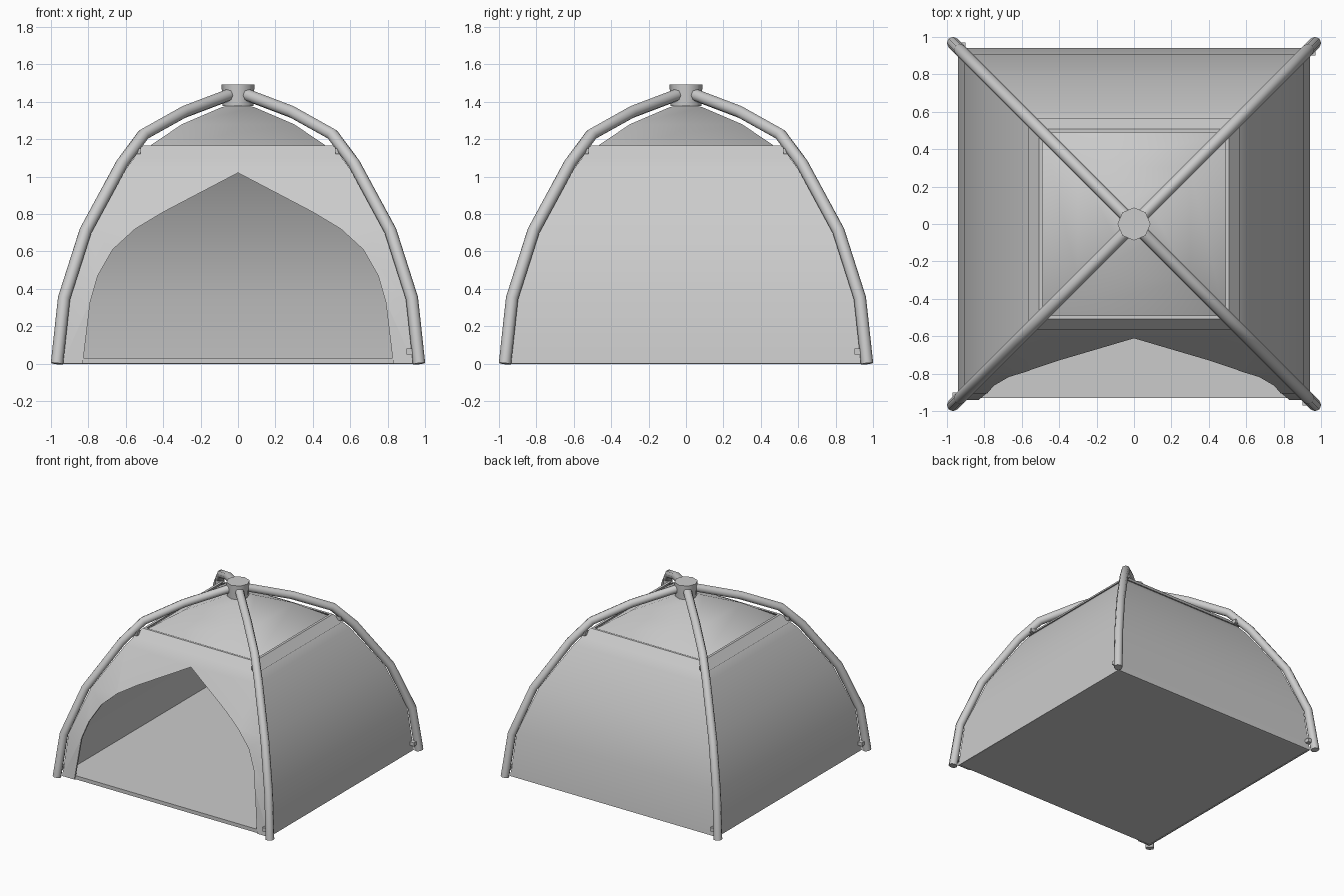
import bpy, bmesh, math
from mathutils import Matrix

cube = bpy.data.objects.get("Cube")
if cube:
    bpy.data.objects.remove(cube, do_unlink=True)

grey = bpy.data.materials.new("plain grey")
grey.use_nodes = True
grey.diffuse_color = (0.6, 0.6, 0.6, 1)
grey.node_tree.nodes["Principled BSDF"].inputs["Base Color"].default_value = (0.6, 0.6, 0.6, 1)


def select(ob):
    bpy.ops.object.select_all(action='DESELECT')
    ob.select_set(True)
    bpy.context.view_layer.objects.active = ob


def finish(name, bm, angle=None):
    bmesh.ops.recalc_face_normals(bm, faces=bm.faces)
    me = bpy.data.meshes.new(name)
    bm.to_mesh(me)
    bm.free()
    me.materials.append(grey)
    ob = bpy.data.objects.new(name, me)
    bpy.context.collection.objects.link(ob)
    if angle:
        smooth(ob, angle)
    return ob


def smooth(ob, angle):
    select(ob)
    bpy.ops.object.shade_smooth_by_angle(angle=math.radians(angle))


def apply(ob, kind, **settings):
    mod = ob.modifiers.new(kind.title(), kind)
    for key, value in settings.items():
        setattr(mod, key, value)
    select(ob)
    bpy.ops.object.modifier_apply(modifier=mod.name)


def square_loft(profile, closed=False):
    """Stack square rings given as (half width, height)."""
    bm = bmesh.new()
    rings = [[bm.verts.new((h * sx, h * sy, z)) for sx, sy in ((1, 1), (-1, 1), (-1, -1), (1, -1))]
             for h, z in profile]
    pairs = list(zip(rings, rings[1:])) + ([(rings[-1], rings[0])] if closed else [])
    for a, b in pairs:
        for i in range(4):
            j = (i + 1) % 4
            bm.faces.new((a[i], a[j], b[j], b[i]))
    if not closed:
        bm.faces.new(rings[-1])
    return bm


# Fabric canopy, with thickness
canopy = finish("canopy", square_loft([
    (0.94, 0), (0.905, 0.35), (0.785, 0.71), (0.60, 1.04), (0.555, 1.10),
    (0.485, 1.155), (0.30, 1.28), (0.09, 1.37), (0.03, 1.385)]))
apply(canopy, 'SOLIDIFY', thickness=0.02, offset=-1)

# Arched doorway cut through the front
half = [(0.83, -0.1), (0.83, 0), (0.79, 0.33), (0.75, 0.47), (0.67, 0.61), (0.55, 0.72), (0.4, 0.81)]
arch = half + [(0, 1.02)] + [(-x, z) for x, z in reversed(half)]
bm = bmesh.new()
door = bm.faces.new([bm.verts.new((x, -1.2, z)) for x, z in arch])
extruded = bmesh.ops.extrude_face_region(bm, geom=[door])["geom"]
bmesh.ops.translate(bm, vec=(0, 0.8, 0), verts=[v for v in extruded if isinstance(v, bmesh.types.BMVert)])
cutter = finish("door_cutter", bm)
cutter.hide_render = True
apply(canopy, 'BOOLEAN', operation='DIFFERENCE', solver='EXACT', object=cutter)
bpy.data.objects.remove(cutter, do_unlink=True)
smooth(canopy, 50)

# Ground sheet and the raised band around the roof
finish("floor", square_loft([(0, 0), (0.93, 0), (0.93, 0.03)]))
finish("roof_band", square_loft([(0.565, 1.10), (0.508, 1.165), (0.488, 1.165), (0.545, 1.10)], closed=True))

# Hub where the poles meet
bm = bmesh.new()
bmesh.ops.create_cone(bm, cap_ends=True, segments=8, radius1=0.083, radius2=0.088, depth=0.115,
                      matrix=Matrix.Translation((0, 0, 1.435)))
finish("hub", bm, 50)

# Four bent corner poles with their clips
path = [(0.968, 0), (0.93, 0.35), (0.815, 0.71), (0.62, 1.07), (0.505, 1.225), (0.29, 1.345), (0.04, 1.44)]
corners = ("back_left", "back_right", "front_right", "front_left")
for k, corner in enumerate(corners):
    turn = Matrix.Rotation(k * math.pi / 2, 4, 'Z')
    curve = bpy.data.curves.new("pole_" + corner, 'CURVE')
    curve.dimensions = '3D'
    curve.bevel_depth = 0.033
    curve.bevel_resolution = 2
    curve.use_fill_caps = True
    spline = curve.splines.new('POLY')
    spline.points.add(len(path) - 1)
    for point, (d, z) in zip(spline.points, path):
        point.co = (*(turn @ Matrix.Translation((d, d, z))).translation, 1)
    curve.materials.append(grey)
    pole = bpy.data.objects.new("pole_" + corner, curve)
    bpy.context.collection.objects.link(pole)
    select(pole)
    bpy.ops.object.convert(target='MESH')
    smooth(bpy.context.object, 50)

    for label, spot, size in (("lower", (0.95, 0.92, 0.065), (0.04, 0.04, 0.03)),
                              ("upper", (0.545, 0.545, 1.135), (0.05, 0.05, 0.03))):
        bm = bmesh.new()
        bmesh.ops.create_cube(bm, size=1, matrix=turn @ Matrix.Translation(spot) @ Matrix.Diagonal((*size, 1)))
        finish(label + "_clip_" + corner, bm)
